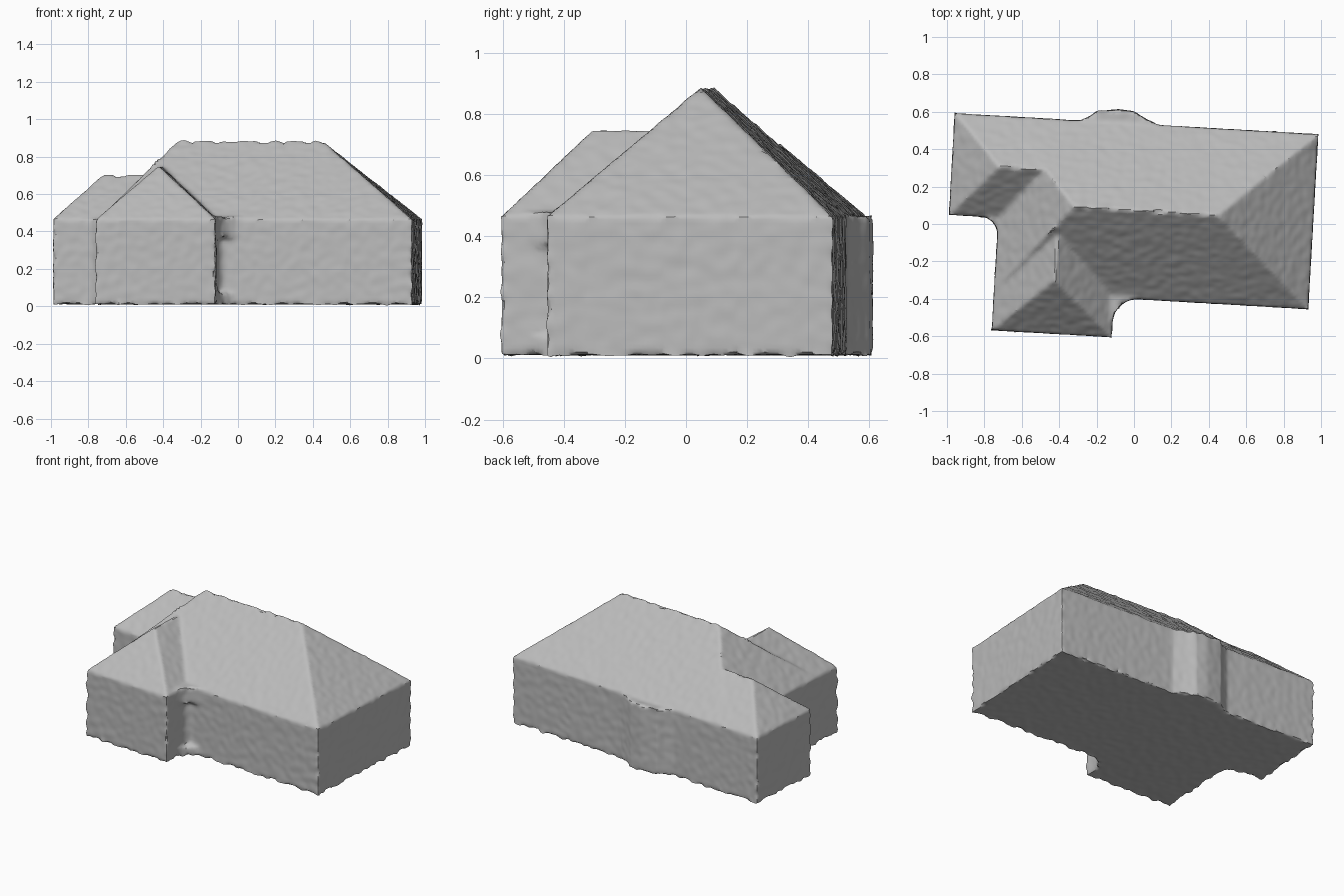
import bpy, bmesh, math
from mathutils import Vector, Matrix, noise

cube = bpy.data.objects.get("Cube")
if cube:
    bpy.data.objects.remove(cube, do_unlink=True)

BASE, EAVE = 0.012, 0.465

plaster = bpy.data.materials.new("plain_grey")
plaster.use_nodes = True
grey = (0.5, 0.5, 0.5, 1)
plaster.diffuse_color = grey
plaster.node_tree.nodes["Principled BSDF"].inputs["Base Color"].default_value = grey

shell = bmesh.new()


def hip_block(x0, x1, y0, y1, ridge_a, ridge_b):
    """Rectangular walls closed by a hipped roof."""
    rect = [(x0, y0), (x1, y0), (x1, y1), (x0, y1)]
    pts = [(x, y, z) for z in (BASE, EAVE) for x, y in rect] + [ridge_a, ridge_b]
    part = bmesh.new()
    for p in pts:
        part.verts.new(p)
    bmesh.ops.convex_hull(part, input=part.verts)
    add(part)


def prism(outline, z0, z1):
    """Upright prism over a flat outline."""
    part = bmesh.new()
    face = part.faces.new([part.verts.new((x, y, z0)) for x, y in outline])
    ext = bmesh.ops.extrude_face_region(part, geom=[face])["geom"]
    bmesh.ops.translate(part, vec=(0, 0, z1 - z0),
                        verts=[v for v in ext if isinstance(v, bmesh.types.BMVert)])
    bmesh.ops.triangulate(part, faces=part.faces)
    add(part)


def add(part):
    bmesh.ops.recalc_face_normals(part, faces=part.faces)
    mesh = bpy.data.meshes.new("part")
    part.to_mesh(mesh)
    part.free()
    shell.from_mesh(mesh)
    bpy.data.meshes.remove(mesh)


def cove(cx, cy, sx, r, z0, z1):
    """Concave fillet in an inner wall corner, opening towards sx and -y."""
    inset = 0.04
    arc = [(cx + sx * r * (1 - math.sin(a)), cy - r * (1 - math.cos(a)))
           for a in (i * math.pi / 12 for i in range(7))]
    prism([(cx - sx * inset, cy + inset), (cx + sx * r, cy + inset)] + arc
          + [(cx - sx * inset, cy - r)], z0, z1)


# Main block, side wing and front wing
hip_block(-0.725, 0.955, -0.40, 0.535, (-0.325, 0.073, 0.885), (0.446, 0.073, 0.885))
hip_block(-0.99, -0.30, -0.007, 0.535, (-0.735, 0.264, 0.705), (-0.40, 0.264, 0.705))
hip_block(-0.726, -0.085, -0.61, 0.07, (-0.405, -0.325, 0.75), (-0.405, -0.02, 0.75))

# Flared coves in the two inner corners
cove(-0.085, -0.40, 1, 0.05, BASE, EAVE)
cove(-0.085, -0.40, 1, 0.13, BASE, 0.07)
cove(-0.085, -0.40, 1, 0.13, 0.37, 0.48)
cove(-0.726, -0.007, -1, 0.09, BASE, EAVE)

# Shallow swelling on the back wall
prism([(-0.31, 0.50), (0.09, 0.50), (0.09, 0.54), (0.03, 0.565), (-0.035, 0.60),
       (-0.115, 0.607), (-0.235, 0.59), (-0.27, 0.56), (-0.31, 0.54)], BASE, EAVE)

# Fuse the parts into one slightly worn shell
bmesh.ops.rotate(shell, verts=shell.verts, cent=(0, 0, 0),
                 matrix=Matrix.Rotation(math.radians(-3.3), 3, "Z"))
mesh = bpy.data.meshes.new("house_shell")
shell.to_mesh(mesh)
shell.free()
house = bpy.data.objects.new("house_shell", mesh)
bpy.context.collection.objects.link(house)
bpy.context.view_layer.objects.active = house
house.select_set(True)
fuse = house.modifiers.new("fuse", "REMESH")
fuse.mode = "VOXEL"
fuse.voxel_size = 0.014
bpy.ops.object.modifier_apply(modifier=fuse.name)

# Uneven surface, strongest at the edges
bm = bmesh.new()
bm.from_mesh(house.data)
bm.normal_update()
moves = []
for v in bm.verts:
    spread = min(v.normal.dot(f.normal) for f in v.link_faces)
    strength = 0.016 if spread < 0.92 else 0.003
    moves.append(v.normal * noise.noise(v.co * 22) * strength)
for v, move in zip(bm.verts, moves):
    v.co += move
    v.co.z = max(v.co.z, 0)
bm.to_mesh(house.data)
bm.free()
house.data.materials.clear()
house.data.materials.append(plaster)
bpy.ops.object.shade_smooth_by_angle(angle=math.radians(35))
